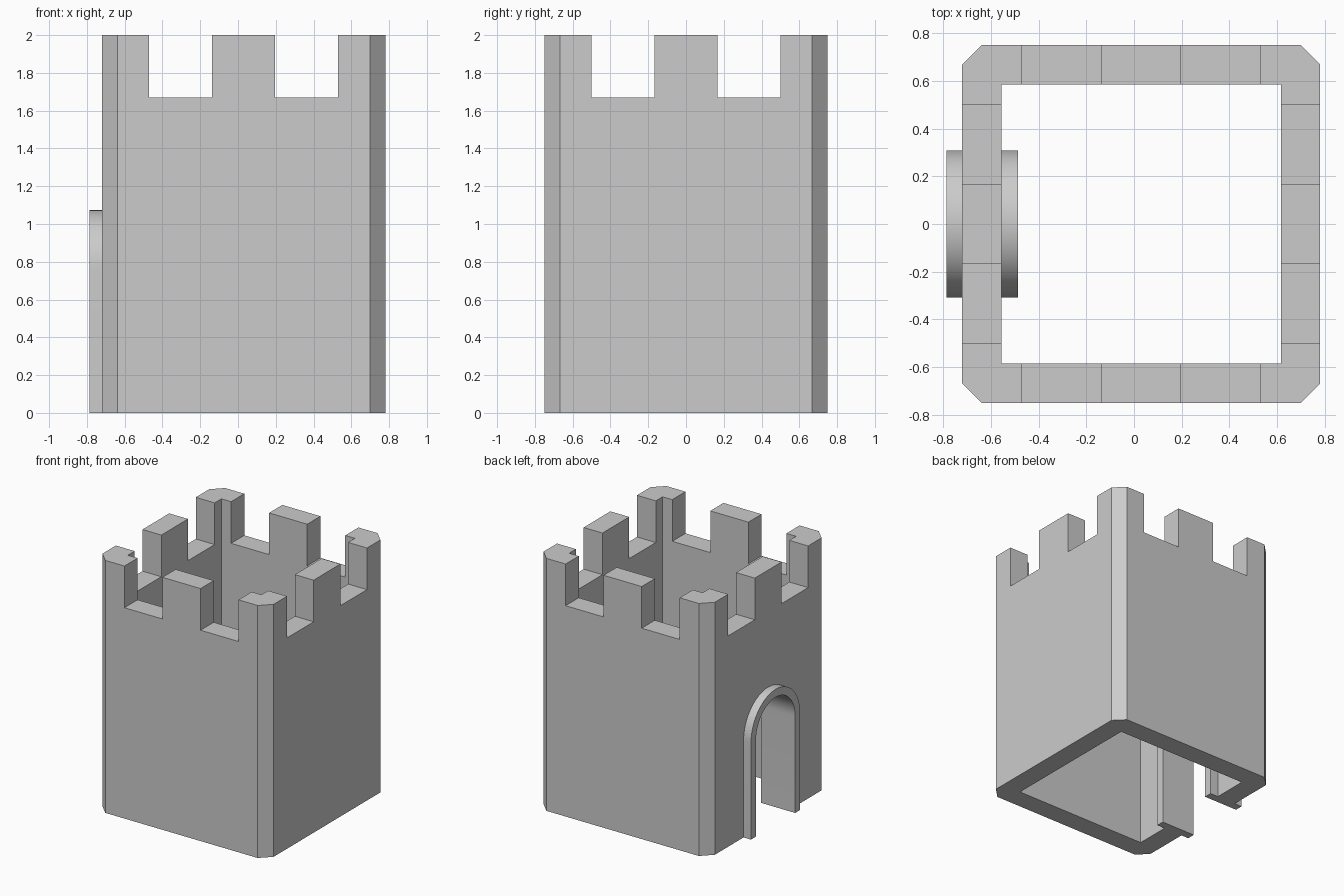
import bpy, bmesh, math
from mathutils import Vector

cube = bpy.data.objects.get("Cube")
if cube:
    bpy.data.objects.remove(cube, do_unlink=True)

CX = 0.03            # tower centre in x
HALF, INNER = 0.75, 0.585
CHAMFER = 0.082
HEIGHT, NOTCH_Z = 2.0, 1.67

stone = bpy.data.materials.new("grey stone")
stone.use_nodes = True
colour = (0.6, 0.6, 0.6, 1)
stone.diffuse_color = colour
stone.node_tree.nodes["Principled BSDF"].inputs["Base Color"].default_value = colour


def prism(name, points, direction):
    """Extrude a flat outline along a direction into a closed solid."""
    bm = bmesh.new()
    face = bm.faces.new([bm.verts.new(p) for p in points])
    new = bmesh.ops.extrude_face_region(bm, geom=[face], use_keep_orig=True)["geom"]
    moved = [v for v in new if isinstance(v, bmesh.types.BMVert)]
    bmesh.ops.translate(bm, verts=moved, vec=Vector(direction))
    bmesh.ops.recalc_face_normals(bm, faces=bm.faces)
    mesh = bpy.data.meshes.new(name)
    bm.to_mesh(mesh)
    bm.free()
    mesh.materials.append(stone)
    obj = bpy.data.objects.new(name, mesh)
    bpy.context.collection.objects.link(obj)
    return obj


def box(name, x0, x1, y0, y1, z0, z1):
    base = [(x0, y0, z0), (x1, y0, z0), (x1, y1, z0), (x0, y1, z0)]
    return prism(name, base, (0, 0, z1 - z0))


def arch(x, radius, spring, bottom, steps=32):
    """Round-headed door outline in the plane of the side wall."""
    angles = [math.pi * i / steps for i in range(steps + 1)]
    curve = [(x, radius * math.cos(a), spring + radius * math.sin(a)) for a in angles]
    return [(x, radius, bottom)] + curve + [(x, -radius, bottom)]


def activate(obj):
    bpy.ops.object.select_all(action='DESELECT')
    obj.select_set(True)
    bpy.context.view_layer.objects.active = obj


def cut(target, cutter):
    mod = target.modifiers.new("cut", 'BOOLEAN')
    mod.operation, mod.solver, mod.object = 'DIFFERENCE', 'EXACT', cutter
    activate(target)
    bpy.ops.object.modifier_apply(modifier=mod.name)
    bpy.data.objects.remove(cutter, do_unlink=True)


# Tower walls: chamfered square tube, open at top and bottom
k = HALF - CHAMFER
outline = []
for sx, sy in ((1, 1), (-1, 1), (-1, -1), (1, -1)):
    corner = [(CX + sx * HALF, sy * k, 0), (CX + sx * k, sy * HALF, 0)]
    outline += corner if sx * sy > 0 else corner[::-1]
walls = prism("tower_walls", outline, (0, 0, HEIGHT))
cut(walls, box("hollow", CX - INNER, CX + INNER, -INNER, INNER, -0.1, HEIGHT + 0.1))

# Battlement notches, two per side
for side in (-1, 1):
    a, b = sorted((side * 0.167, side * 0.5))
    cut(walls, box("notch", CX + a, CX + b, -1, 1, NOTCH_Z, HEIGHT + 0.1))
    cut(walls, box("notch", -1, 1, a, b, NOTCH_Z, HEIGHT + 0.1))

# Doorway through one side wall
SPRING, OUTER_R, OPEN_R = 0.765, 0.308, 0.245
cut(walls, prism("doorway", arch(-1, 0.28, SPRING, -0.1), (0.6, 0, 0)))

# Arched door surround
surround = arch(-0.785, OUTER_R, SPRING, 0) + arch(-0.785, OPEN_R, SPRING, 0)[::-1]
frame = prism("door_arch", surround, (0.3, 0, 0))
activate(frame)
bpy.ops.object.shade_smooth_by_angle(angle=math.radians(30))
